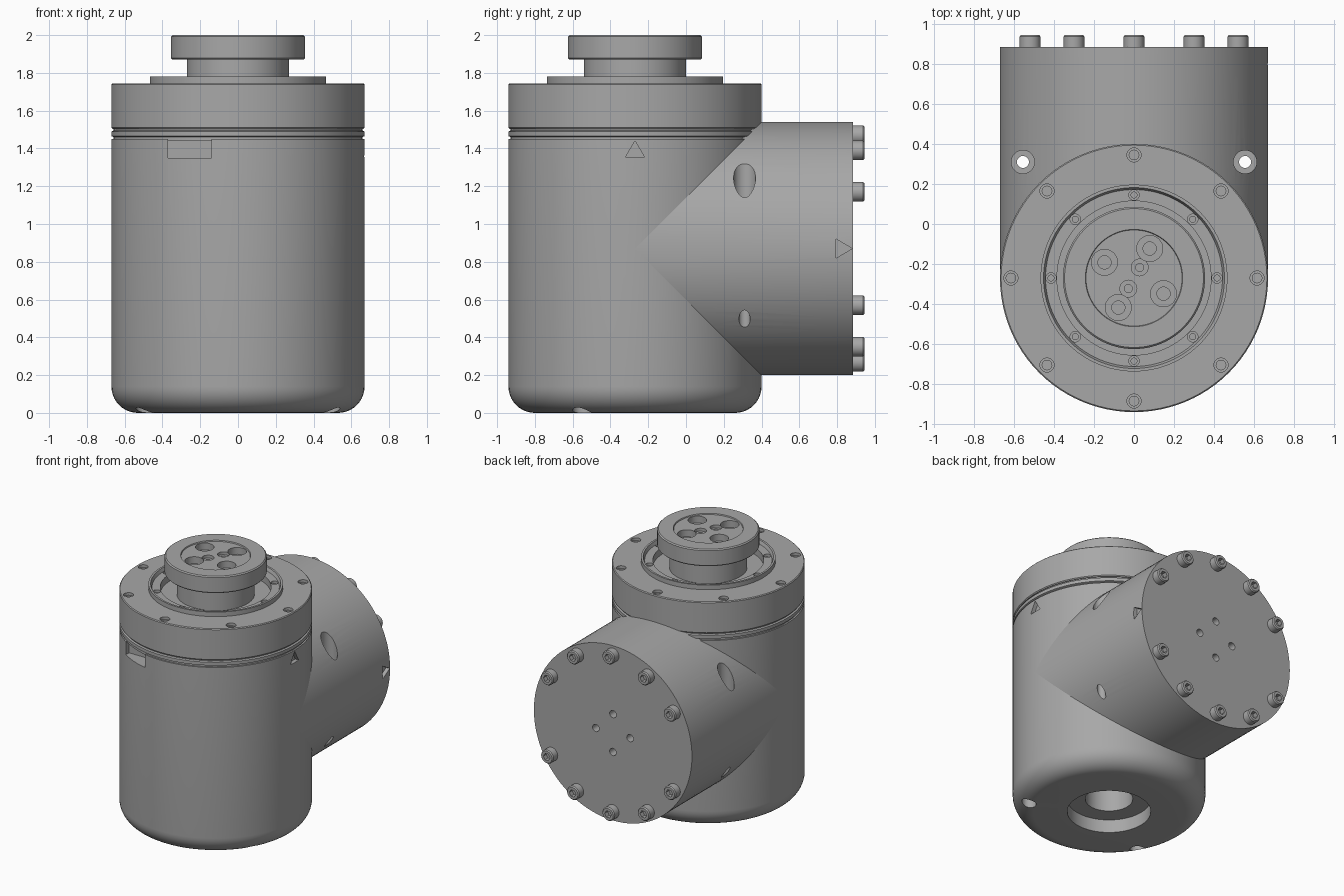
import bpy, bmesh, math
from mathutils import Matrix, Vector

cube = bpy.data.objects.get("Cube")
if cube:
    bpy.data.objects.remove(cube, do_unlink=True)

R = 0.67                      # radius of both housings
AXIS = Vector((0, -0.27, 0))  # centre line of the upright housing
MID = 0.87                    # height of the side housing
FACE = 0.885                  # end plane of the side housing
TO_Y = Matrix.Rotation(-math.pi / 2, 4, 'X')   # local z -> +y

metal = bpy.data.materials.new("grey metal")
metal.use_nodes = True
GREY = (0.39, 0.39, 0.39, 1)
metal.diffuse_color = GREY
metal.node_tree.nodes["Principled BSDF"].inputs["Base Color"].default_value = GREY


def lathe(bm, profile, matrix=Matrix(), segments=96):
    """Revolve (radius, height) points about local z; radius 0 closes the end."""
    rings = []
    for r, z in profile:
        count = segments if r > 0 else 1
        rings.append([bm.verts.new(matrix @ Vector((
            r * math.cos(math.tau * i / segments),
            r * math.sin(math.tau * i / segments), z))) for i in range(count)])
    for a, b in zip(rings, rings[1:]):
        for i in range(segments):
            j = (i + 1) % segments
            quad = [a[i % len(a)], a[j % len(a)], b[j % len(b)], b[i % len(b)]]
            bm.faces.new(list(dict.fromkeys(quad)))


def pin(bm, pos, steps, segments=32, turn=Matrix()):
    """Stepped drill shape: steps are (radius, from height, to height)."""
    profile = [(0, steps[0][1])]
    for r, top, bottom in steps:
        profile += [(r, top), (r, bottom)]
    profile.append((0, steps[-1][2]))
    lathe(bm, profile, Matrix.Translation(pos) @ turn, segments)


def prism(bm, outline, offset):
    """Extrude a flat outline along an offset."""
    face = bm.faces.new([bm.verts.new(p) for p in outline])
    side = bmesh.ops.extrude_face_region(bm, geom=[face])["geom"]
    bmesh.ops.translate(bm, vec=offset, verts=[v for v in side if isinstance(v, bmesh.types.BMVert)])


def ring(radius, count, start=0.0):
    return [Vector((radius * math.cos(start + math.tau * i / count),
                    radius * math.sin(start + math.tau * i / count), 0)) for i in range(count)]


def make(name, bm):
    bmesh.ops.recalc_face_normals(bm, faces=bm.faces)
    mesh = bpy.data.meshes.new(name)
    bm.to_mesh(mesh)
    bm.free()
    mesh.materials.append(metal)
    ob = bpy.data.objects.new(name, mesh)
    bpy.context.collection.objects.link(ob)
    return ob


def finish(name, bm, cuts=None):
    """Make the part, cut it, and smooth its round sides."""
    ob = make(name, bm)
    if cuts:
        cutter = make(name + "_cutter", cuts)
        cutter.hide_render = True
        mod = ob.modifiers.new("cut", 'BOOLEAN')
        mod.operation, mod.solver, mod.object = 'DIFFERENCE', 'EXACT', cutter
        graph = bpy.context.evaluated_depsgraph_get()
        cut_mesh = bpy.data.meshes.new_from_object(ob.evaluated_get(graph))
        ob.modifiers.clear()
        ob.data = cut_mesh
        bpy.data.objects.remove(cutter, do_unlink=True)
    bpy.ops.object.select_all(action='DESELECT')
    ob.select_set(True)
    bpy.context.view_layer.objects.active = ob
    bpy.ops.object.shade_smooth_by_angle(angle=math.radians(25))
    return ob


UPRIGHT = Matrix.Translation(AXIS)

# Upright housing: rounded base with a stepped bore
bm = bmesh.new()
fillet = 0.14
base = [(R - fillet + fillet * math.sin(a), fillet - fillet * math.cos(a))
        for a in [math.pi / 2 * i / 10 for i in range(11)]]
lathe(bm, [(0, 0.5), (0.165, 0.5), (0.165, 0.1), (0.29, 0.1), (0.29, 0)] + base +
      [(R, 1.45), (0, 1.45)], UPRIGHT)
cuts = bmesh.new()
for x in (-0.49, 0.49):
    pin(cuts, (x, -0.55, 0), [(0.05, -0.1, 0.09)])
pin(cuts, AXIS + Vector((0.16, 0.16, 0)), [(0.02, 0.05, 0.16)])
prism(cuts, [(-0.37, -1, 1.35), (-0.14, -1, 1.35), (-0.14, -0.79, 1.35), (-0.37, -0.79, 1.35)],
      (0, 0, 0.2))
prism(cuts, [(R - 0.03, -0.32, 1.355), (R - 0.03, -0.22, 1.355), (R - 0.03, -0.27, 1.44)],
      (0.1, 0, 0))
finish("upright_housing", bm, cuts)

# Side housing: its inner end is mitred where the two cylinders meet
bm = bmesh.new()
lathe(bm, [(0, 0), (R, 0), (R, FACE), (0, FACE)], Matrix.Translation((0, 0, MID)) @ TO_Y)
for v in bm.verts:
    if v.co.y < 0.01:
        v.co.y = AXIS.y + abs(v.co.z - MID) - 0.015
cuts = bmesh.new()
for x in (-0.555, 0.555):
    pin(cuts, (x, 0.31, 0), [(0.058, 1.6, 1.05), (0.03, 1.05, 0.1)])
for p in ring(0.145, 4):
    pin(cuts, (p.x, FACE, MID + p.y), [(0.028, 0.05, -0.12)], 24, TO_Y)
prism(cuts, [(R - 0.03, 0.795, MID - 0.05), (R - 0.03, 0.795, MID + 0.05), (R - 0.03, 0.88, MID)],
      (0.1, 0, 0))
finish("side_housing", bm, cuts)

# Seal band between housing and lid
bm = bmesh.new()
lathe(bm, [(0, 1.44), (R - 0.012, 1.44), (R - 0.012, 1.46), (R, 1.465), (R, 1.49),
           (R - 0.012, 1.495), (R - 0.012, 1.51), (0, 1.51)], UPRIGHT)
finish("seal_band", bm)

# Lid with a raised lip, a screw ledge and a well around the neck
bm = bmesh.new()
lathe(bm, [(0, 1.503), (R - 0.006, 1.503), (R, 1.51), (R, 1.739), (R - 0.006, 1.745),
           (0.467, 1.745), (0.467, 1.78), (0.452, 1.78), (0.442, 1.755), (0.385, 1.755),
           (0.385, 1.7), (0, 1.7)], UPRIGHT)
cuts = bmesh.new()
for p in ring(0.615, 8):
    pin(cuts, AXIS + p, [(0.035, 1.8, 1.725), (0.024, 1.725, 1.69)], 24)
for p in ring(0.415, 8):
    pin(cuts, AXIS + p, [(0.026, 1.8, 1.735), (0.015, 1.735, 1.71)], 24)
finish("lid", bm, cuts)

# Output neck and flange
bm = bmesh.new()
lathe(bm, [(0, 1.69), (0.27, 1.69), (0.27, 1.87), (0.347, 1.87), (0.355, 1.878),
           (0.355, 1.992), (0.347, 2), (0.243, 2), (0.24, 1.992), (0, 1.992)], UPRIGHT)
cuts = bmesh.new()
for p in ring(0.167, 4, math.radians(62)):
    pin(cuts, AXIS + p, [(0.065, 2.05, 1.94), (0.033, 1.94, 1.85)])
for p in ring(0.06, 2, math.radians(62)):
    pin(cuts, AXIS + p, [(0.042, 2.05, 1.97), (0.02, 1.97, 1.88)], 24)
finish("output_flange", bm, cuts)

# Socket-head bolts on the end plane, none on the horizontal centre line
bm, cuts = bmesh.new(), bmesh.new()
for p in ring(0.6, 12):
    if abs(p.y) > 0.1:
        pos = Vector((p.x, FACE, MID + p.y))
        lathe(bm, [(0, -0.02), (0.052, -0.02), (0.052, 0.052), (0.045, 0.06), (0, 0.06)],
              Matrix.Translation(pos) @ TO_Y, 32)
        pin(cuts, pos, [(0.028, 0.1, 0.025)], 6, TO_Y)
finish("end_bolts", bm, cuts)
